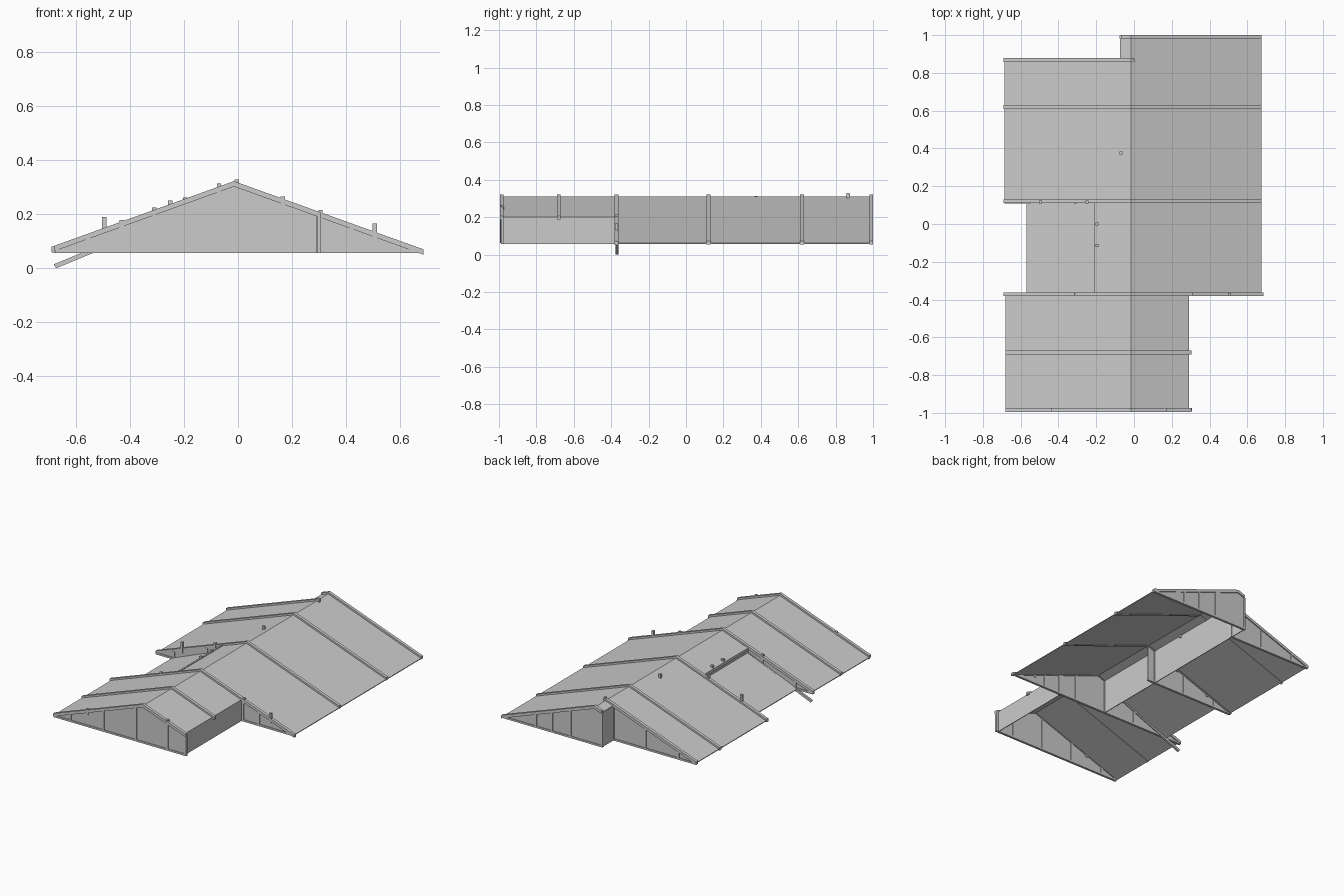
import bpy, bmesh

if "Cube" in bpy.data.objects:
    bpy.data.objects.remove(bpy.data.objects["Cube"])

RIDGE_X, RIDGE_Z, BASE = -0.015, 0.31, 0.057


def roof_z(x):
    # height of the main roof surface at x
    return RIDGE_Z - 0.36 * abs(x - RIDGE_X)


def prism(name, pts, y0, y1):
    # extrude an x-z profile along y
    bm = bmesh.new()
    face = bm.faces.new([bm.verts.new((x, y0, z)) for x, z in pts])
    res = bmesh.ops.extrude_face_region(bm, geom=[face])
    new = [v for v in res["geom"] if isinstance(v, bmesh.types.BMVert)]
    bmesh.ops.translate(bm, verts=new, vec=(0, y1 - y0, 0))
    bmesh.ops.recalc_face_normals(bm, faces=bm.faces)
    me = bpy.data.meshes.new(name)
    bm.to_mesh(me)
    bm.free()
    ob = bpy.data.objects.new(name, me)
    bpy.context.collection.objects.link(ob)
    return ob


def box(name, x0, x1, y0, y1, z0, z1):
    return prism(name, [(x0, z0), (x1, z0), (x1, z1), (x0, z1)], y0, y1)


def slope(name, x0, x1, y0, y1, lo, hi):
    # band following the roof pitch between two offsets from its surface
    xs = [x0] + ([RIDGE_X] if x0 < RIDGE_X < x1 else []) + [x1]
    pts = [(x, roof_z(x) + lo) for x in xs] + [(x, roof_z(x) + hi) for x in reversed(xs)]
    return prism(name, pts, y0, y1)


# roof panels
T = (-0.005, 0.0)
slope("right_roof_panel", RIDGE_X, 0.675, -0.38, 0.995, *T)
slope("back_left_roof_panel", -0.685, RIDGE_X, 0.11, 0.87, *T)
slope("back_ridge_strip", -0.07, RIDGE_X, 0.87, 0.995, *T)
slope("middle_ridge_strip", -0.20, RIDGE_X, -0.37, 0.11, *T)
slope("front_roof_panel", -0.68, 0.29, -0.985, -0.37, *T)

# recessed middle roof, its step and its overhanging lower rafter
prism("recessed_roof_panel", [(-0.57, 0.057), (-0.20, 0.205), (-0.20, 0.21), (-0.57, 0.062)], -0.37, 0.11)
box("recess_step", -0.205, -0.20, -0.37, 0.11, 0.205, roof_z(-0.2))
slope("recess_beam", -0.21, -0.19, -0.37, 0.11, -0.015, 0.004)
prism("lower_rafter", [(-0.672, 0.0), (-0.20, 0.195), (-0.20, 0.213), (-0.682, 0.014)], -0.376, -0.362)

# rafters standing just above the panels
for i, (x0, x1, y) in enumerate([
        (-0.68, 0.305, -0.985), (-0.68, 0.305, -0.68), (-0.69, 0.685, -0.372),
        (-0.69, 0.675, 0.12), (-0.69, 0.675, 0.62), (-0.07, 0.675, 0.99),
        (-0.69, 0.0, 0.868)]):
    slope(f"rafter_{i}", x0, x1, y - 0.01, y + 0.01, -0.008, 0.012)

# gable ends: sheet, bottom chord and studs
STUDS = [-0.555, -0.31, -0.07, 0.165, 0.30, 0.42]
for n, x0, x1, y in [("front", -0.675, 0.29, -0.982), ("main_front", -0.685, 0.675, -0.372),
                     ("recess", -0.685, RIDGE_X, 0.116), ("left_back", -0.685, -0.07, 0.868),
                     ("right_back", -0.07, 0.675, 0.99)]:
    xs = [x0] + ([RIDGE_X] if x0 < RIDGE_X < x1 else []) + [x1]
    top = [(x, max(roof_z(x) - 0.004, BASE + 0.002)) for x in reversed(xs)]
    prism(n + "_gable_wall", [(x0, BASE), (x1, BASE)] + top, y - 0.003, y + 0.003)
    box(n + "_gable_chord", x0, x1, y - 0.008, y + 0.008, BASE, BASE + 0.012)
    for i, x in enumerate(STUDS):
        if x0 - 0.01 <= x <= x1 + 0.02:
            box(f"{n}_stud_{i}", x - 0.007, x + 0.007, y - 0.008, y + 0.008, BASE, roof_z(x) - 0.004)

# lengthwise walls
box("front_side_wall", 0.286, 0.291, -0.985, -0.372, BASE, roof_z(0.29))
box("spine_wall", -0.073, -0.068, -0.372, 0.99, BASE, roof_z(-0.07) - 0.002)

# small posts and vents on the roof
for i, (x, y, top) in enumerate([
        (-0.495, 0.116, 0.19), (-0.25, 0.116, 0.25), (0.505, -0.372, 0.165),
        (0.305, -0.372, 0.215), (-0.31, -0.372, 0.225), (-0.43, -0.982, 0.178),
        (-0.07, 0.375, 0.313), (-0.195, 0.0, 0.262), (-0.195, -0.115, 0.262),
        (-0.005, 0.865, 0.328), (0.165, -0.982, 0.265)]):
    box(f"roof_post_{i}", x - 0.008, x + 0.008, y - 0.008, y + 0.008, roof_z(x) - 0.02, top)
